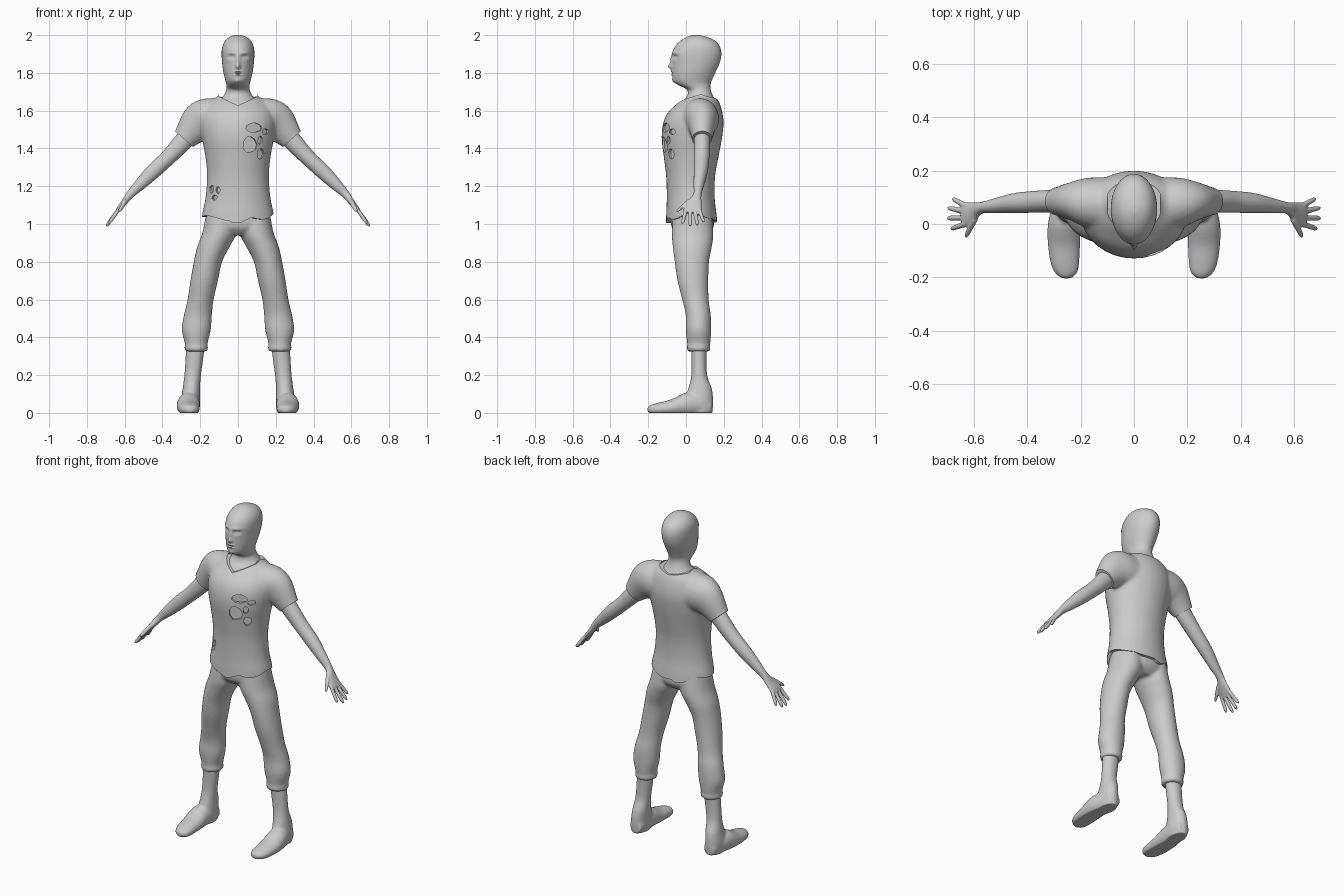
import bpy, bmesh, math, random
from math import sin, cos, pi, exp, radians
from mathutils import Vector

random.seed(4)


def band(z, rx, front, back, x=0):
    """Horizontal ring from half width and front/back depth."""
    return (x, (front + back) / 2, z, rx, (back - front) / 2, 0)


def loft(keys, side=1, foot=False, segs=32, steps=5):
    """Rings (x, y, z, a, b, tilt) blended by a smooth spline."""
    full = []
    n = len(keys)
    for i in range(n - 1):
        quad = [keys[max(i - 1, 0)], keys[i], keys[i + 1], keys[min(i + 2, n - 1)]]
        for k in range(steps):
            t = k / steps
            full.append([0.5 * (2*b + (c-a)*t + (2*a-5*b+4*c-d)*t*t + (3*b-a-3*c+d)*t**3)
                         for a, b, c, d in zip(*quad)])
    full.append(keys[-1])
    rings = []
    for x, y, z, a, b, tilt in full:
        u = Vector((cos(radians(tilt)), 0, sin(radians(tilt))))
        w = Vector((0, 0, 1)) if foot else Vector((0, 1, 0))
        ring = []
        for j in range(segs):
            f = 2 * pi * j / segs
            p = Vector((x, y, z)) + u * a * cos(f) + w * b * sin(f)
            ring.append(Vector((p.x * side, p.y, p.z)))
        rings.append(ring)
    return rings


def make(name, solids):
    """One object out of closed skins over stacked rings."""
    bm = bmesh.new()
    for rings in solids:
        vs = [[bm.verts.new(p) for p in r] for r in rings]
        m = len(vs[0])
        for r0, r1 in zip(vs, vs[1:]):
            for j in range(m):
                bm.faces.new((r0[j], r0[(j+1) % m], r1[(j+1) % m], r1[j]))
        bm.faces.new(vs[0][::-1])
        bm.faces.new(vs[-1])
    bmesh.ops.recalc_face_normals(bm, faces=bm.faces)
    me = bpy.data.meshes.new(name)
    bm.to_mesh(me)
    bm.free()
    ob = bpy.data.objects.new(name, me)
    bpy.context.collection.objects.link(ob)
    return ob


def bake(ob):
    bpy.context.view_layer.update()
    dg = bpy.context.evaluated_depsgraph_get()
    me = bpy.data.meshes.new_from_object(ob.evaluated_get(dg))
    ob.modifiers.clear()
    ob.data = me


def fuse(name, solids, voxel, smooth):
    """Melt overlapping solids into one organic surface."""
    ob = make(name, solids)
    m = ob.modifiers.new("melt", 'REMESH')
    m.mode = 'VOXEL'
    m.voxel_size = voxel
    m = ob.modifiers.new("soften", 'SMOOTH')
    m.factor = 0.5
    m.iterations = smooth
    bake(ob)
    return ob


def shade(ob, angle=40):
    bpy.ops.object.select_all(action='DESELECT')
    ob.select_set(True)
    bpy.context.view_layer.objects.active = ob
    bpy.ops.object.shade_smooth_by_angle(angle=radians(angle))


# Head and neck, flaring into the collar
head = fuse("head", [loft([
    band(1.59, .15, -.06, .17), band(1.64, .115, -.028, .165), band(1.675, .08, .004, .145),
    band(1.71, .062, .006, .131), band(1.738, .062, -.045, .13), band(1.76, .067, -.068, .137),
    band(1.80, .077, -.073, .155), band(1.85, .084, -.073, .178), band(1.90, .087, -.074, .188),
    band(1.94, .083, -.058, .18), band(1.97, .068, -.03, .155), band(1.99, .046, .005, .112),
    band(2.001, .015, .04, .07)])], .005, 5)
# Face relief: |x|, z, width, height, push along y
FACE = [(0, 1.835, .012, .016, -.022), (0, 1.867, .010, .024, -.010),
        (.034, 1.884, .018, .011, .013), (.034, 1.881, .010, .005, -.006),
        (.034, 1.906, .025, .008, -.005), (0, 1.807, .020, .005, -.008),
        (0, 1.791, .018, .005, -.008), (0, 1.799, .022, .003, .005), (0, 1.757, .02, .014, -.006)]
for v in head.data.vertices:
    if v.co.y < .04:
        v.co.y += sum(d * exp(-((abs(v.co.x) - x) / w)**2 - ((v.co.z - z) / h)**2)
                      for x, z, w, h, d in FACE)
shade(head, 60)

# Shirt: torso plus sleeves
sleeve = [(.08, .07, 1.55, .115, .105, 90), (.17, .078, 1.553, .11, .095, 78),
          (.225, .085, 1.525, .098, .074, 58), (.285, .085, 1.45, .064, .053, 41),
          (.32, .085, 1.41, .062, .05, 41)]
shirt = fuse("shirt", [loft([
    band(.98, .195, -.106, .168), band(1.05, .19, -.105, .162), band(1.14, .172, -.102, .152),
    band(1.25, .164, -.105, .154), band(1.35, .172, -.117, .171), band(1.45, .19, -.129, .19),
    band(1.53, .2, -.122, .199), band(1.59, .19, -.096, .193), band(1.64, .16, -.045, .178),
    band(1.675, .11, -.006, .158), band(1.70, .09, .005, .15)])]
    + [loft(sleeve, s) for s in (1, -1)], .009, 5)


def prism(profile, y0, y1):
    return [[Vector((x, y, z)) for x, z in profile] for y in (y0, y1)]


def wavy(r, base=None):
    out = []
    for j in range(96):
        f = 2 * pi * j / 96
        z = base or 1.036 + .017 * cos(2*f) - .011 * abs(sin(3.5*f + .4)) + .007 * sin(5*f + 1)
        out.append(Vector((r * cos(f), .03 + r * sin(f), z)))
    return out


def tear(x, z, w, h):
    """Shallow ragged patch standing on the shirt surface."""
    _, p, n, _ = shirt.ray_cast(Vector((x, -.5, z)), Vector((0, 1, 0)))
    n = Vector((n.x, n.y, 0)).normalized()
    u = Vector((-n.y, n.x, 0))
    pts = []
    for j in range(9):
        f = 2 * pi * j / 9
        k = random.uniform(.85, 1.1) / 2
        pts.append(p + u * w * k * cos(f) + Vector((0, 0, h * k * sin(f))))
    return [[q + n * d for q in pts] for d in (-.014, .04)]


# Cutters: ragged hem, neckline, sleeve ends, tears
cuts = [[wavy(.4, .9), wavy(.4), wavy(.04)],
        prism([(-.1, 1.675), (-.045, 1.648), (0, 1.628), (.045, 1.648), (.1, 1.675),
               (.1, 1.8), (-.1, 1.8)], -.3, .06),
        prism([(-.1, 1.675), (0, 1.658), (.1, 1.675), (.1, 1.8), (-.1, 1.8)], .06, .3)]
for s in (1, -1):
    cuts.append(prism([(s*.356, 1.512), (s*.226, 1.397), (s*.30, 1.30), (s*.45, 1.40)], -.1, .3))
for spec in [(.085, 1.512, .10, .05), (.145, 1.49, .05, .03), (.065, 1.42, .075, .09),
             (.118, 1.445, .03, .045), (.12, 1.37, .045, .055), (-.14, 1.185, .032, .045),
             (-.106, 1.18, .025, .04), (-.125, 1.14, .034, .03)]:
    cuts.append(tear(*spec))
for i, c in enumerate(cuts):
    cutter = make("shirt_cutter", [c])
    cutter.hide_render = True
    m = shirt.modifiers.new("cut", 'BOOLEAN')
    m.operation = 'DIFFERENCE'
    m.solver = 'EXACT'
    m.object = cutter
    bake(shirt)
    bpy.data.objects.remove(cutter)
shade(shirt)

# Trousers with gathered cuffs
leg = [band(1.06, .08, -.068, .135, .085), band(.95, .09, -.075, .145, .1),
       band(.88, .086, -.07, .137, .13), band(.80, .075, -.06, .122, .159),
       band(.70, .073, -.045, .118, .179), band(.60, .069, -.02, .12, .198),
       band(.52, .074, -.002, .131, .212), band(.44, .077, -.001, .133, .221),
       band(.38, .063, .005, .13, .221), band(.36, .060, .007, .127, .221),
       band(.345, .063, .004, .130, .221), band(.325, .058, .008, .126, .221)]
trousers = fuse("trousers", [loft([
    band(1.12, .15, -.08, .132), band(1.04, .172, -.082, .146), band(.98, .175, -.075, .145),
    band(.94, .12, -.04, .11)])] + [loft(leg, s) for s in (1, -1)], .009, 4)
shade(trousers, 60)

# Shins and feet
shin = [band(.42, .045, .025, .118, .222), band(.32, .048, .028, .11, .228),
        band(.2, .044, .028, .112, .24), band(.13, .046, .012, .137, .247),
        band(.06, .05, -.01, .144, .252), band(.0, .045, -.0, .14, .252)]
foot = [(.25, .135, .035, .035, .04, 0), (.252, .08, .045, .05, .06, 0),
        (.262, .0, .045, .06, .062, 0), (.262, -.08, .028, .06, .043, 0),
        (.258, -.15, .02, .053, .033, 0), (.254, -.185, .018, .04, .025, 0),
        (.253, -.203, .018, .018, .014, 0)]

# Arms and hands with spread fingers
arm = [(.22, .085, 1.51, .05, .043, 45), (.29, .085, 1.437, .05, .043, 45),
       (.37, .083, 1.352, .042, .041, 46), (.45, .078, 1.277, .040, .037, 46),
       (.52, .068, 1.208, .031, .028, 46), (.572, .060, 1.155, .021, .022, 42),
       (.602, .042, 1.115, .016, .040, 38), (.632, .034, 1.078, .012, .048, 38),
       (.642, .034, 1.064, .009, .044, 38)]


def finger(x0, y0, z0, x1, y1, z1, r=.0105):
    return [(x0 + (x1-x0)*t, y0 + (y1-y0)*t, z0 + (z1-z0)*t, r*k, r*k, 38)
            for t, k in ((0, 1), (.5, 1), (.85, .9), (1, .5))]


fingers = [finger(.63, .069, 1.08, .678, .094, 1.01), finger(.63, .047, 1.08, .695, .060, .992),
           finger(.63, .023, 1.08, .697, .022, .988), finger(.63, .0, 1.08, .684, -.018, 1.002),
           finger(.592, .02, 1.128, .63, -.047, 1.066, .012)]
for s, word in ((1, "left"), (-1, "right")):
    ob = fuse(word + "_leg_and_foot", [loft(shin, s), loft(foot, s, True)], .007, 6)
    for v in ob.data.vertices:
        v.co.z = max(v.co.z, 0)
    shade(ob, 60)
    shade(fuse(word + "_arm", [loft(arm, s)] + [loft(f, s, segs=12) for f in fingers], .0045, 4), 60)
